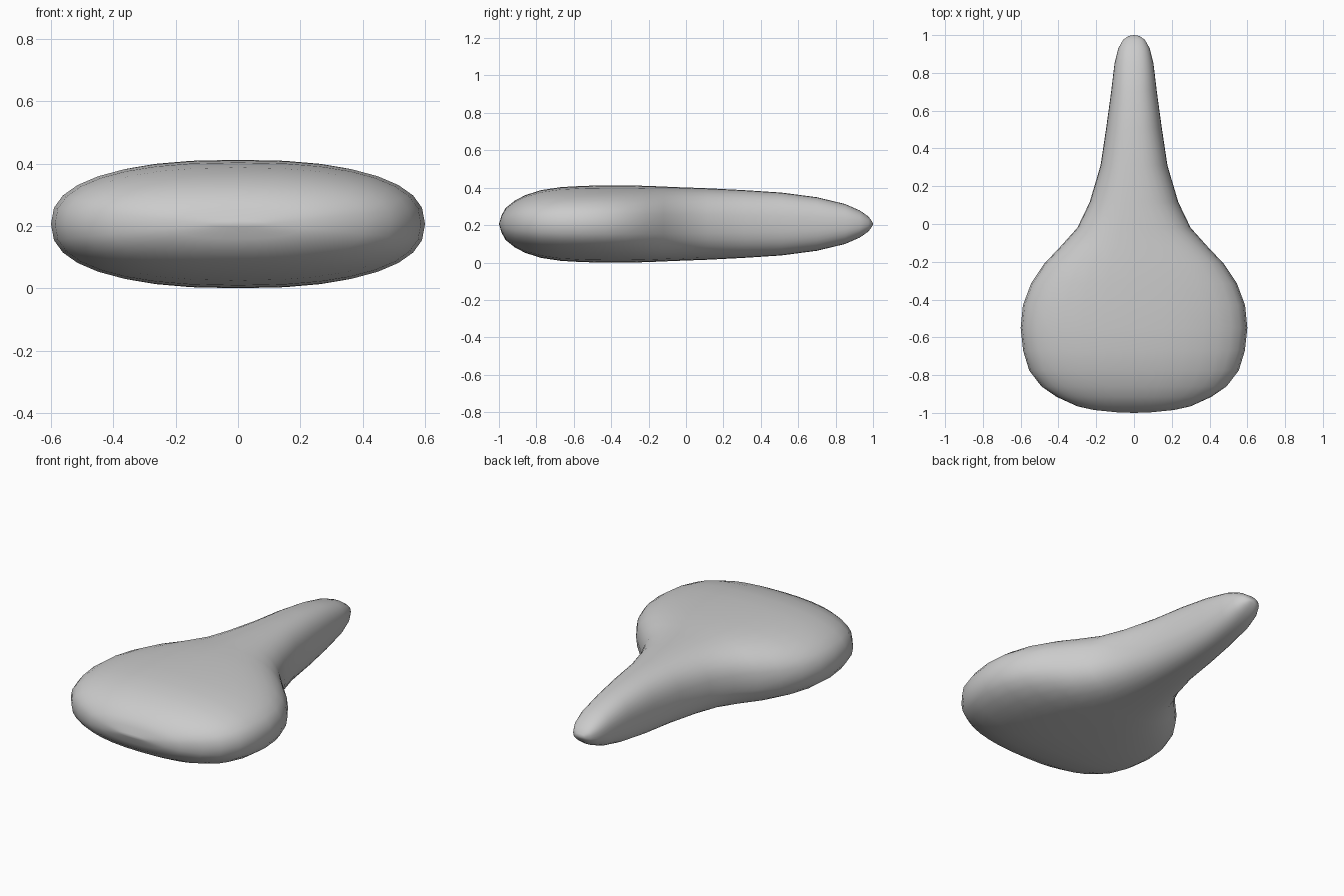
import bpy, bmesh, math

if "Cube" in bpy.data.objects:
    bpy.data.objects.remove(bpy.data.objects["Cube"])

# Stations along the length: y, half width, half height
STATIONS = [
    (-0.997, 0.09, 0.010), (-0.985, 0.21, 0.048), (-0.965, 0.30, 0.085),
    (-0.915, 0.41, 0.125), (-0.86, 0.49, 0.154), (-0.775, 0.555, 0.181),
    (-0.67, 0.587, 0.197), (-0.55, 0.60, 0.204), (-0.43, 0.588, 0.206),
    (-0.315, 0.545, 0.206), (-0.21, 0.475, 0.204), (-0.12, 0.39, 0.200),
    (-0.02, 0.30, 0.196), (0.115, 0.235, 0.191), (0.31, 0.177, 0.181),
    (0.51, 0.147, 0.168), (0.70, 0.121, 0.143), (0.85, 0.103, 0.107),
    (0.93, 0.083, 0.072), (0.975, 0.058, 0.040), (0.995, 0.030, 0.014),
]
SIDES = 32
MID_Z = 0.206
POWER = 2 / 2.4  # squarish oval cross-section


def bulge(v):
    return math.copysign(abs(v) ** POWER, v)


# Saddle: squarish ovals lofted from the wide rear to the narrow nose
bm = bmesh.new()
rings = []
for y, w, h in STATIONS:
    ring = []
    for i in range(SIDES):
        a = 2 * math.pi * i / SIDES
        ring.append(bm.verts.new((w * bulge(math.cos(a)), y,
                                  MID_Z + h * bulge(math.sin(a)))))
    rings.append(ring)
for r0, r1 in zip(rings, rings[1:]):
    for i in range(SIDES):
        j = (i + 1) % SIDES
        bm.faces.new((r0[i], r0[j], r1[j], r1[i]))
# Rounded end caps
for ring, y in ((rings[0], -1.0), (rings[-1], 1.0)):
    tip = bm.verts.new((0, y, MID_Z))
    for i in range(SIDES):
        bm.faces.new((ring[i], ring[(i + 1) % SIDES], tip))
bmesh.ops.recalc_face_normals(bm, faces=bm.faces)
for f in bm.faces:
    f.smooth = True

mesh = bpy.data.meshes.new("saddle")
bm.to_mesh(mesh)
bm.free()
saddle = bpy.data.objects.new("saddle", mesh)
bpy.context.collection.objects.link(saddle)
